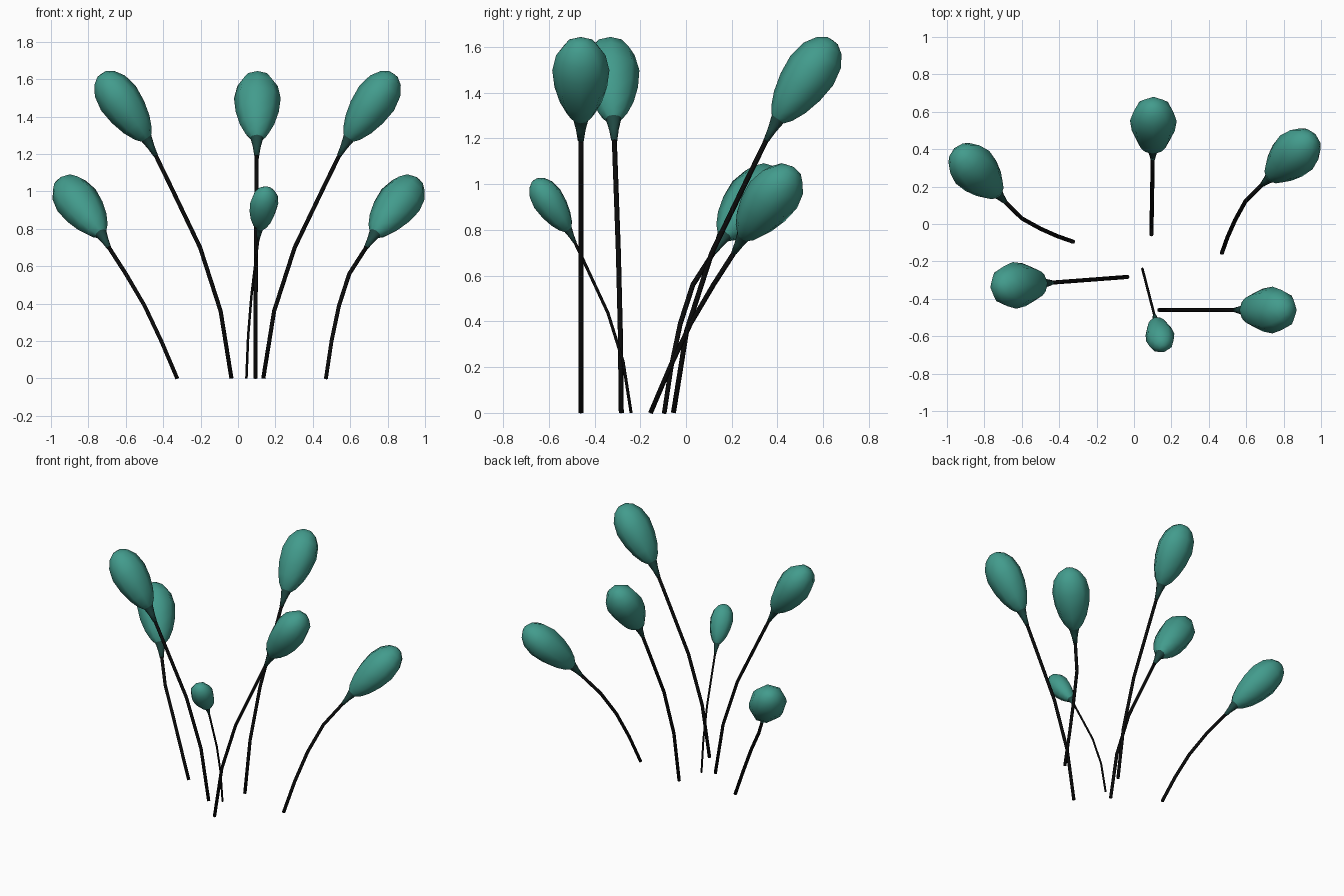
import bpy, bmesh, math
from mathutils import Vector, Matrix

if "Cube" in bpy.data.objects:
    bpy.data.objects.remove(bpy.data.objects["Cube"])


def material(name, rgb):
    m = bpy.data.materials.new(name)
    m.diffuse_color = (*rgb, 1)
    m.use_nodes = True
    m.node_tree.nodes["Principled BSDF"].inputs["Base Color"].default_value = m.diffuse_color
    return m


BLACK = material("stem black", (0.003, 0.003, 0.003))
DARK = material("neck dark teal", (0.014, 0.065, 0.055))
TEAL = material("bulb teal", (0.055, 0.33, 0.265))


def loft(name, pts, radii, mat, sides=8, flat=1.0, caps=True):
    """Tube through pts; flat scales the section across the sideways axis."""
    bm = bmesh.new()
    rings = []
    for i, p in enumerate(pts):
        d = (pts[min(i + 1, len(pts) - 1)] - pts[max(i - 1, 0)]).normalized()
        side = Vector((0, 0, 1)).cross(d).normalized()
        up = d.cross(side)
        rings.append([bm.verts.new(p + radii[i] * (side * math.cos(a) + up * flat * math.sin(a)))
                      for a in (2 * math.pi * k / sides for k in range(sides))])
    for r0, r1 in zip(rings, rings[1:]):
        for k in range(sides):
            j = (k + 1) % sides
            bm.faces.new((r0[k], r0[j], r1[j], r1[k]))
    if caps:
        bm.faces.new(rings[0][::-1])
        bm.faces.new(rings[-1])
    bmesh.ops.remove_doubles(bm, verts=bm.verts, dist=0.0004)
    bmesh.ops.recalc_face_normals(bm, faces=bm.faces)
    me = bpy.data.meshes.new(name)
    bm.to_mesh(me)
    bm.free()
    me.materials.append(mat)
    me.polygons.foreach_set("use_smooth", [True] * len(me.polygons))
    ob = bpy.data.objects.new(name, me)
    bpy.context.collection.objects.link(ob)


# Bulb outline: distance along the axis, radius
BULB = [(0, 0.036), (0.03, 0.062), (0.09, 0.092), (0.17, 0.115), (0.26, 0.125),
        (0.34, 0.108), (0.392, 0.072), (0.418, 0.03), (0.42, 0.0001)]


def stalk(name, base, angle, scale, path, neck, tip):
    mat = Matrix.Translation((*base, 0)) @ Matrix.Rotation(math.radians(angle), 4, 'Z') @ Matrix.Scale(scale, 4)
    pts = [mat @ Vector(p) for p in path]
    n, t = mat @ Vector(neck), mat @ Vector(tip)
    axis = (t - n).normalized()
    loft(name + "_stem", pts, [0.011 * scale] * len(pts), BLACK)
    # flared neck between stem and bulb
    start = pts[-1]
    loft(name + "_neck", [start, start.lerp(n, 0.5), n, n + axis * 0.01 * scale],
         [r * scale for r in (0.013, 0.021, 0.034, 0.038)], DARK, flat=0.92)
    loft(name + "_bulb", [n + axis * a * scale for a, r in BULB],
         [r * scale for a, r in BULB], TEAL, flat=0.91, caps=False)


# Tall stalk leaning along +x, and short stalk that also twists sideways
TALL = ([(0, 0, 0), (0.058, 0, 0.36), (0.168, 0, 0.70), (0.322, 0, 1.02), (0.405, 0, 1.19)],
        (0.457, 0, 1.285), (0.698, 0, 1.63))
SHORT = ([(0, 0, 0), (0.03, 0.085, 0.2), (0.07, 0.175, 0.39), (0.125, 0.275, 0.56), (0.215, 0.365, 0.70)],
         (0.262, 0.408, 0.775), (0.486, 0.622, 1.068))

stalk("right_tall", (0.135, -0.46), 0, 1, *TALL)
stalk("back_tall", (0.093, -0.055), 89, 1, *TALL)
stalk("left_tall", (-0.035, -0.283), 184.3, 1, *TALL)
stalk("front_small", (0.045, -0.24), -75.5, 0.625, *TALL)
stalk("back_right_short", (0.47, -0.155), 0, 1, *SHORT)
stalk("back_left_short", (-0.325, -0.095), 90, 1, *SHORT)
